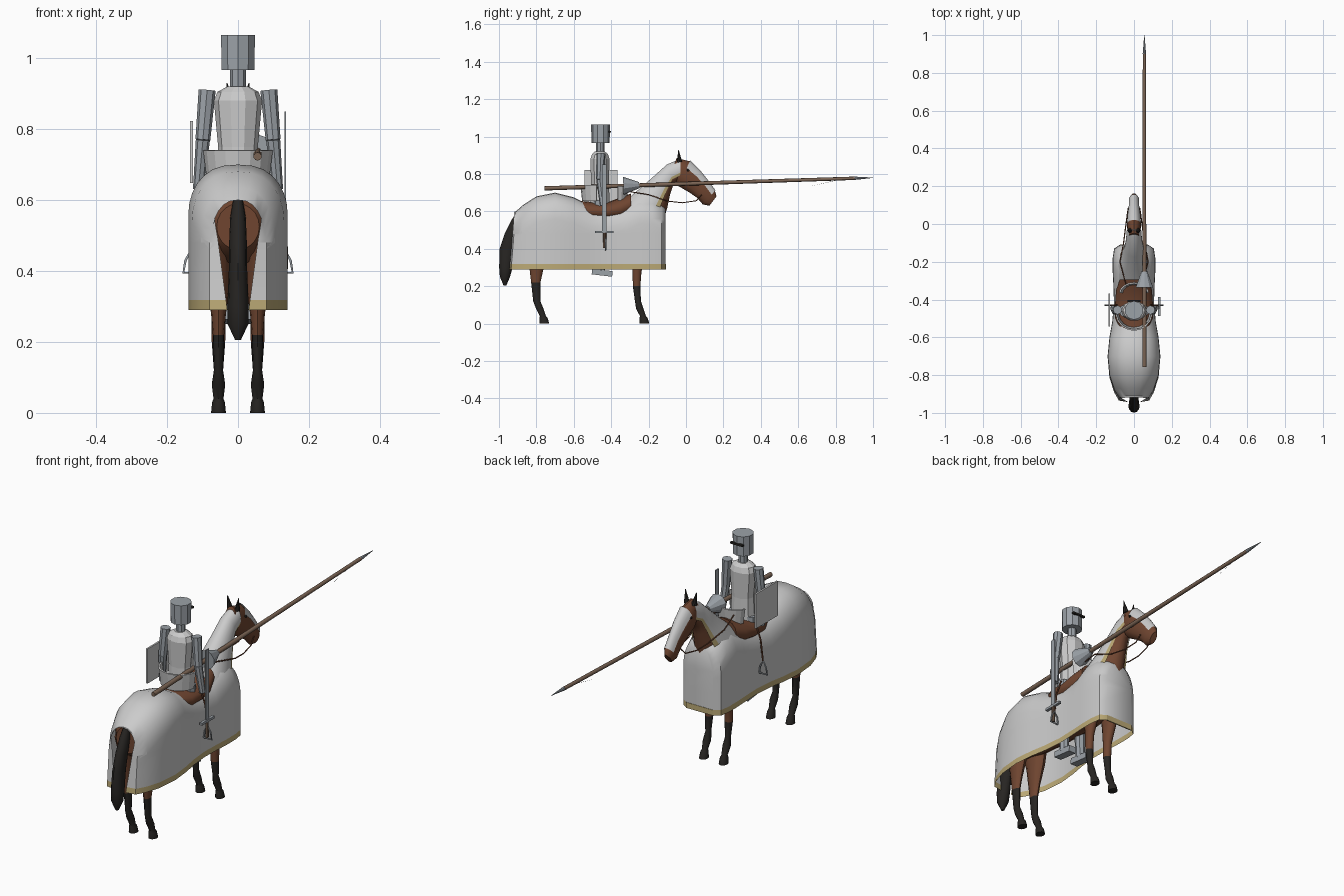
import bpy, bmesh, math
from mathutils import Vector as V

if "Cube" in bpy.data.objects:
    bpy.data.objects.remove(bpy.data.objects["Cube"])

def material(name, c):
    m = bpy.data.materials.new(name)
    m.diffuse_color = (*c, 1)
    m.use_nodes = True
    m.node_tree.nodes["Principled BSDF"].inputs["Base Color"].default_value = m.diffuse_color
    return m

CLOTH = material("cloth", (.8, .8, .8))
GOLD = material("gold", (.5, .4, .18))
COAT = material("coat", (.16, .06, .03))
BLACK = material("black", (.02, .018, .016))
STEEL = material("steel", (.33, .36, .39))
PLATE = material("plate", (.55, .56, .57))
WOOD = material("wood", (.2, .13, .09))

def finish(name, bm, mat, mat2=None, test=None, angle=40):
    bmesh.ops.recalc_face_normals(bm, faces=bm.faces)
    if mat2:
        for f in bm.faces:
            f.material_index = int(test(f.calc_center_median()))
    me = bpy.data.meshes.new(name)
    bm.to_mesh(me)
    bm.free()
    me.materials.append(mat)
    if mat2:
        me.materials.append(mat2)
    ob = bpy.data.objects.new(name, me)
    bpy.context.collection.objects.link(ob)
    bpy.ops.object.select_all(action='DESELECT')
    ob.select_set(True)
    bpy.context.view_layer.objects.active = ob
    if angle:
        bpy.ops.object.shade_smooth_by_angle(angle=math.radians(angle))
    return ob

def loft(name, rings, mat, closed=True, caps=(True, True), **kw):
    bm = bmesh.new()
    vs = [[bm.verts.new(p) for p in r] for r in rings]
    n = len(vs[0])
    for a, b in zip(vs, vs[1:]):
        for i in range(n if closed else n - 1):
            j = (i + 1) % n
            bm.faces.new((a[i], a[j], b[j], b[i]))
    for use, r in zip(caps, (vs[0], vs[-1])):
        if use:
            bm.faces.new(r)
    return finish(name, bm, mat, **kw)

def ring(c, a, b, n=12, span=None):
    """Ellipse with half axes a and b, or an arc centred on a."""
    c, a, b = V(c), V(a), V(b)
    ts = [2 * math.pi * i / n for i in range(n)] if span is None else \
         [math.radians(span * (2 * i / n - 1)) for i in range(n + 1)]
    return [c + a * math.cos(t) + b * math.sin(t) for t in ts]

def flat(c, rx, ry, n=12):
    return ring(c, (rx, 0, 0), (0, ry, 0), n)

def slices(table, n=14, k=1, span=None):
    """Rings from (top y, top z, bottom y, bottom z, half width)."""
    return [ring((0, (a + c) / 2, (b + d) / 2), (0, (a - c) / 2 * k, (b - d) / 2 * k),
                 (w * k, 0, 0), n, span) for a, b, c, d, w in table]

def rod(name, p, q, r1, r2, mat, n=8, angle=40):
    p, q = V(p), V(q)
    d = (q - p).normalized()
    u = d.cross(V((1, 0, 0) if abs(d.x) < .9 else (0, 0, 1))).normalized()
    w = d.cross(u)
    return loft(name, [ring(p, u * r1, w * r1, n), ring(q, u * r2, w * r2, n)], mat, angle=angle)

def box(name, c, size, mat, rx=0):
    bm = bmesh.new()
    bmesh.ops.create_cube(bm, size=1)
    bmesh.ops.scale(bm, vec=size, verts=bm.verts)
    ob = finish(name, bm, mat, angle=0)
    ob.location = c
    ob.rotation_euler.x = rx
    return ob

def tube(name, pts, r, mat):
    cu = bpy.data.curves.new(name, 'CURVE')
    cu.dimensions = '3D'
    cu.bevel_depth = r
    cu.bevel_resolution = 1
    sp = cu.splines.new('POLY')
    sp.points.add(len(pts) - 1)
    for p, co in zip(sp.points, pts):
        p.co = (*co, 1)
    cu.materials.append(mat)
    bpy.context.collection.objects.link(bpy.data.objects.new(name, cu))

def lerp(table, x):
    for (a, b), (c, d) in zip(table, table[1:]):
        if x <= c:
            return b + (d - b) * max(0, (x - a) / (c - a))
    return table[-1][1]

# horse body, neck and head
loft("horse_body", slices([(-.89, .59, -.89, .46, .06), (-.84, .64, -.84, .42, .1),
     (-.72, .68, -.72, .41, .12), (-.55, .63, -.55, .39, .1), (-.35, .63, -.35, .38, .095),
     (-.2, .65, -.2, .39, .095), (-.125, .58, -.125, .45, .06)], 20), COAT)
neck = [(-.30, .66, -.13, .52, .085), (-.24, .715, -.10, .62, .06), (-.17, .78, -.085, .69, .046),
        (-.10, .845, -.065, .75, .038), (-.03, .875, -.03, .77, .034)]
loft("horse_neck", slices(neck), COAT)
head = [(-.05, .885, -.08, .80, .028), (.02, .868, -.04, .735, .038), (.07, .82, .02, .70, .034),
        (.115, .765, .06, .672, .028), (.155, .71, .09, .637, .027), (.163, .68, .125, .63, .016)]
loft("horse_head", slices(head), COAT)
loft("face_guard", slices(head[1:5], 8, 1.07, 65), PLATE, closed=False, caps=(0, 0))

# cloth over the neck with a gold front edge
cover = loft("neck_cover", slices([(-.34, .63, -.15, .5, .09)] + neck, 16, 1.12, 120), CLOTH,
             closed=False, caps=(0, 0))
cover.data.materials.append(GOLD)
for i, f in enumerate(cover.data.polygons):
    f.material_index = int(i % 16 in (0, 15))

# body cloth: upside-down U sections along the horse, rear opening, gold hem
TOP = [(-.91, .60), (-.87, .635), (-.8, .68), (-.7, .70), (-.6, .675), (-.52, .635), (-.42, .625),
       (-.32, .64), (-.25, .675), (-.18, .67), (-.13, .64), (-.11, .62)]
WIDTH = [(-.91, .08), (-.87, .105), (-.8, .13), (-.7, .14), (-.6, .13), (-.5, .112), (-.42, .106),
         (-.3, .11), (-.2, .116), (-.13, .105), (-.11, .075)]
GAP = [(.29, .03), (.5, .058), (.577, .073), (.614, .04)]

def section(y):
    w, top = lerp(WIDTH, y), lerp(TOP, y)
    half = [(w, z) for z in (.29, .318, .4, .48)]
    half += [(w * math.cos(t) ** .8, top - .14 + .14 * math.sin(t))
             for t in (i * math.pi / 14 for i in range(7))]
    pts = half + [(0, top)] + [(-x, z) for x, z in reversed(half)]
    back = max(0, min(1, (-.7 - y) / .2))
    return [(x, y - .025 * back * max(0, (.6 - z) / .31), z) for x, z in pts]

rings = [section(y) for y, _ in TOP]
lip = [(math.copysign(min(abs(x), lerp(GAP, z)), x), y - .008, min(z, .615)) for x, y, z in rings[0]]
loft("body_cloth", [lip] + rings, CLOTH, closed=False, caps=(False, True),
     mat2=GOLD, test=lambda c: c.z < .315)
box("chest_hem", (0, -.111, .304), (.15, .006, .028), GOLD)

# legs, hooves, ears and eyes on both sides
HIND = [(-.80, .52, .09, .045), (-.79, .38, .055, .035), (-.80, .28, .035, .021), (-.803, .22, .025, .016),
        (-.798, .12, .019, .013), (-.782, .08, .02, .019), (-.765, .04, .016, .014),
        (-.762, .03, .022, .018), (-.757, 0, .026, .021)]
FORE = [(-.24, .5, .07, .04), (-.25, .36, .04, .028), (-.262, .28, .024, .02), (-.264, .2, .02, .019),
        (-.257, .12, .016, .013), (-.247, .08, .02, .019), (-.23, .04, .016, .014),
        (-.227, .03, .022, .018), (-.222, 0, .026, .021)]
for s, side in ((-1, "left"), (1, "right")):
    for part, data in (("hind_leg", HIND), ("front_leg", FORE)):
        loft(f"{part}_{side}", [flat((s * .055, y, z), rx, ry) for y, z, ry, rx in data], COAT,
             mat2=BLACK, test=lambda c: c.z < .2)
    rod(f"ear_{side}", (s * .02, -.035, .865), (s * .031, -.04, .93), .014, .001, BLACK)
    rod(f"eye_{side}", (s * .028, .01, .82), (s * .041, .012, .82), .009, .004, BLACK)
    tube(f"rein_{side}", [(s * .03, .085, .69), (s * .035, .055, .657), (s * .045, -.02, .646),
                          (s * .055, -.1, .655), (s * .075, -.2, .69), (s * .04, -.33, .71)], .003, COAT)
    # stirrup and strap
    tube(f"stirrup_strap_{side}", [(s * .09, -.43, .64), (s * .118, -.43, .56), (s * .13, -.43, .46)], .004, COAT)
    tube(f"stirrup_{side}", [(s * .11, -.43, .395), (s * .115, -.43, .43), (s * .132, -.43, .46),
                             (s * .148, -.43, .43), (s * .154, -.43, .395), (s * .11, -.43, .395)], .004, STEEL)
    # rider arm, leg and foot
    top, elbow, hand = (s * .087, -.455, .91), (s * .099, -.46, .77), (s * .112, -.445, .63)
    rod(f"upper_arm_{side}", top, elbow, .024, .021, STEEL, angle=0)
    rod(f"forearm_{side}", elbow, hand, .02, .015, STEEL, angle=0)
    rod(f"leg_{side}", (s * .045, -.46, .66), (s * .05, -.455, .28), .035, .022, STEEL, angle=0)
    box(f"foot_{side}", (s * .05, -.448, .272), (.04, .11, .03), STEEL, -.12)

# tail
loft("tail", [flat((0, y, z), rx, ry) for y, z, rx, ry in
     [(-.885, .61, .012, .012), (-.905, .55, .022, .03), (-.93, .48, .025, .04), (-.952, .4, .026, .044),
      (-.963, .3, .03, .036), (-.968, .25, .029, .027), (-.968, .205, .008, .008)]], BLACK)

# saddle with front plate and curved back plate
loft("saddle", slices([(-.56, .655, -.56, .56, .07), (-.5, .65, -.5, .55, .1), (-.42, .648, -.42, .55, .1),
     (-.35, .675, -.35, .55, .095), (-.295, .695, -.295, .58, .075)], 16), COAT)
for name, cy, depth, rx, z0, z1, out in (("saddle_back", -.47, -.085, .088, .655, .74, 1.12),
                                         ("saddle_front", -.37, .045, .06, .66, .735, 1.2)):
    ob = loft(name, [ring((0, cy, z), (0, depth * k, 0), (rx * k, 0, 0), 8, 85)
              for z, k in ((z0, 1), (z1, out))], PLATE, closed=False, caps=(0, 0), angle=0)
    ob.modifiers.new("thickness", 'SOLIDIFY').thickness = .008

# rider torso, neck, helmet and visor
loft("torso", [flat((0, -.46, z), rx, ry, 10) for z, rx, ry in
     [(.64, .062, .055), (.75, .056, .05), (.88, .068, .054), (.905, .058, .045), (.92, .03, .028)]],
     PLATE, angle=0)
rod("gorget", (0, -.458, .91), (0, -.458, .97), .022, .022, STEEL, 8, 0)
rod("helmet", (0, -.457, .966), (0, -.457, 1.065), .049, .05, STEEL, 10, 0)
box("visor_slit", (0, -.408, 1.025), (.07, .012, .009), BLACK)

# shield on the left, sword on the right
box("shield", (-.131, -.455, .735), (.009, .175, .175), PLATE)
box("sword_blade", (.133, -.437, .67), (.005, .026, .36), STEEL)
box("sword_guard", (.133, -.437, .49), (.014, .1, .012), STEEL)
rod("sword_grip", (.133, -.437, .49), (.133, -.437, .405), .007, .008, WOOD)

# lance with hand guard and pennon
rod("lance", (.055, -.757, .723), (.055, .9, .777), .0115, .009, WOOD, 10)
rod("lance_tip", (.055, .9, .777), (.055, 1, .78), .009, .001, STEEL, 8)
rod("hand_guard", (.055, -.335, .737), (.055, -.25, .74), .048, .016, STEEL, 10, 0)
bm = bmesh.new()
bm.faces.new([bm.verts.new(p) for p in ((.055, .85, .775), (.055, .8, .766), (.055, .66, .733))])
finish("pennon", bm, PLATE, angle=0)
